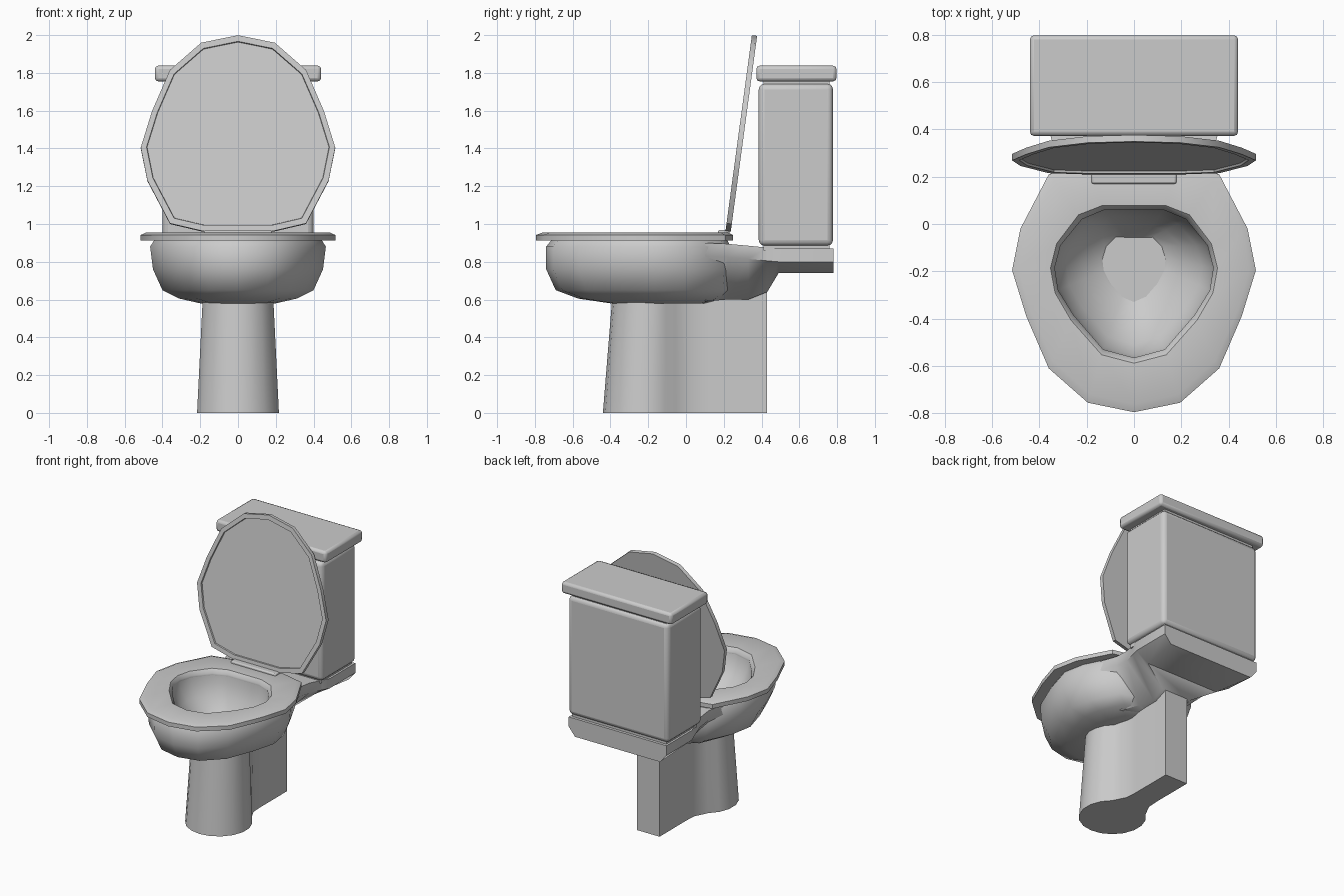
import bpy, bmesh, math

if "Cube" in bpy.data.objects:
    bpy.data.objects.remove(bpy.data.objects["Cube"])

# Half outlines (front centre first), mirrored to 15-sided egg shapes
OUTER = [(0, -.795), (.195, -.755), (.36, -.61), (.455, -.39),
         (.515, -.195), (.48, -.02), (.36, .21), (.19, .25)]
INNER = [(0, -.565), (.13, -.53), (.255, -.385), (.32, -.28),
         (.335, -.185), (.31, -.09), (.22, .02), (.125, .06)]
DRAIN = [(0, -.285), (.035, -.265), (.07, -.225), (.092, -.18),
         (.095, -.14), (.08, -.095), (.05, -.07), (.02, -.08)]


def full(half):
    return half + [(-x, y) for x, y in half[:0:-1]]


def blend(a, b, t):
    return [(p[0] + (q[0] - p[0]) * t, p[1] + (q[1] - p[1]) * t) for p, q in zip(a, b)]


def egg(w, y0, y1):
    return [(x * w / .515, y0 + (y + .795) / 1.045 * (y1 - y0)) for x, y in OUTER]


def ring(half, z):
    return [(x, y, z) for x, y in full(half)]


def smooth(ob, angle):
    bpy.ops.object.select_all(action='DESELECT')
    ob.select_set(True)
    bpy.context.view_layer.objects.active = ob
    bpy.ops.object.shade_smooth_by_angle(angle=math.radians(angle))


def loft(name, rings, angle=50, closed=False):
    bm = bmesh.new()
    rows = [[bm.verts.new(p) for p in r] for r in rings]
    n = len(rows[0])
    pairs = list(zip(rows, rows[1:]))
    if closed:
        pairs.append((rows[-1], rows[0]))
    else:
        bm.faces.new(rows[0])
        bm.faces.new(rows[-1])
    for a, b in pairs:
        for i in range(n):
            j = (i + 1) % n
            bm.faces.new((a[i], a[j], b[j], b[i]))
    bmesh.ops.recalc_face_normals(bm, faces=bm.faces)
    me = bpy.data.meshes.new(name)
    bm.to_mesh(me)
    bm.free()
    ob = bpy.data.objects.new(name, me)
    bpy.context.collection.objects.link(ob)
    smooth(ob, angle)
    return ob


def block(name, lo, hi, bevel=0.0, segments=2):
    bpy.ops.mesh.primitive_cube_add(size=1, location=[(a + b) / 2 for a, b in zip(lo, hi)])
    ob = bpy.context.object
    ob.name = name
    ob.scale = [b - a for a, b in zip(lo, hi)]
    bpy.ops.object.transform_apply(location=False, rotation=False, scale=True)
    if bevel:
        m = ob.modifiers.new("Bevel", 'BEVEL')
        m.width, m.segments = bevel, segments
    smooth(ob, 50)
    return ob


# Bowl: outer shell up to the rim, then down the basin to the drain
outside = [(.58, .20, -.40, .10), (.605, .31, -.57, .19), (.65, .40, -.69, .23),
           (.76, .45, -.74, .24), (.88, .465, -.74, .235), (.912, .445, -.715, .22)]
inside = [(.912, 0), (.86, .04), (.78, .2), (.70, .5), (.645, .8), (.62, 1)]
rings = [ring(egg(w, a, b), z) for z, w, a, b in outside]
rings += [ring(blend(INNER, DRAIN, t), z) for z, t in inside]
rings.append(ring(blend(DRAIN, [(0, -.16)] * 8, .2), .59))
loft("bowl", rings)

# Rear deck and tank shelf: cross-sections swept backwards
deck = [(.10, .37, .20, .59, .90), (.22, .335, .14, .60, .895), (.33, .34, .11, .60, .885),
        (.43, .37, .12, .64, .875), (.49, .39, .29, .74, .87), (.78, .39, .34, .74, .87)]
loft("tank_shelf", [[(-wt, y, zt), (-wt, y, zt - .07), (-wb, y, zb),
                     (wb, y, zb), (wt, y, zt - .07), (wt, y, zt)]
                    for y, wt, wb, zb, zt in deck])


# Pedestal: round front column with a narrow rear web
def keyhole(r, cy, z):
    arc = [math.radians(-140 + 20 * i) for i in range(15)]
    pts = [(r * math.sin(a), cy - r * math.cos(a), z) for a in arc]
    return pts + [(.095, .04, z), (.09, .12, z), (.09, .43, z),
                  (-.09, .43, z), (-.09, .12, z), (-.095, .04, z)]


loft("pedestal", [keyhole(.22, -.22, 0), keyhole(.188, -.20, .64)])

# Seat ring
section = [(0, .925), (.1, .95), (.85, .954), (1, .942), (1, .912), (0, .912)]
loft("seat", [ring(blend(INNER, OUTER, t), z) for t, z in section], 45, True)

# Raised seat lid with a recessed panel facing forward
tilt = math.atan2(.14, 1.04)
c, s = math.cos(tilt), math.sin(tilt)


def lid_ring(k, n):
    out = []
    for x, y in full(OUTER):
        t = .25 - (-.25 + (y + .25) * k)
        out.append((x * k, .237 + t * s - n * c, .96 + t * c + n * s))
    return out


loft("seat_lid", [lid_ring(1, 0), lid_ring(1, .028), lid_ring(.94, .028), lid_ring(.935, .018)], 30)

# Hinge
block("hinge", (-.18, .17, .93), (.18, .23, .968), .008)

# Tank with collars and cover
block("tank", (-.4, .385, .885), (.4, .778, 1.742), .03, 3)
block("lower_collar", (-.375, .41, .86), (.375, .76, .90))
block("upper_collar", (-.375, .41, 1.72), (.375, .76, 1.77))
block("tank_cover", (-.44, .372, 1.755), (.44, .797, 1.838), .018)
